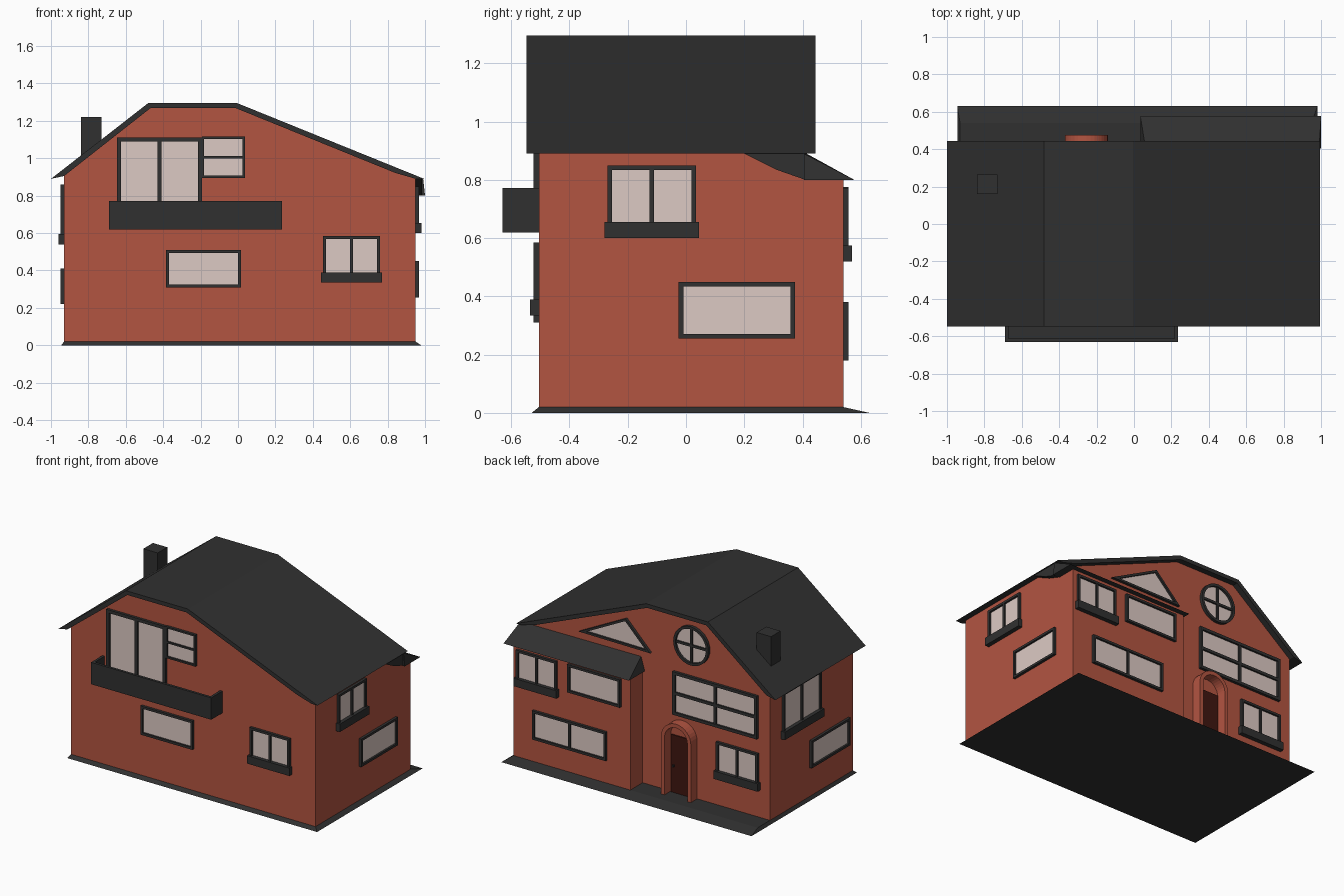
import bpy, bmesh
from math import sin, cos, pi
from mathutils import Vector

if "Cube" in bpy.data.objects:
    bpy.data.objects.remove(bpy.data.objects["Cube"])


def material(name, rgb):
    m = bpy.data.materials.new(name)
    m.diffuse_color = (*rgb, 1)
    m.use_nodes = True
    m.node_tree.nodes["Principled BSDF"].inputs["Base Color"].default_value = m.diffuse_color
    return m


BRICK = material("brick", (0.45, 0.09, 0.053))
DARK = material("charcoal", (0.03, 0.03, 0.03))
GLASS = material("glass", (0.72, 0.59, 0.55))
WOOD = material("dark_wood", (0.05, 0.008, 0.005))


def finish(name, bm, mat):
    bmesh.ops.recalc_face_normals(bm, faces=bm.faces)
    me = bpy.data.meshes.new(name)
    bm.to_mesh(me)
    bm.free()
    me.materials.append(mat)
    ob = bpy.data.objects.new(name, me)
    bpy.context.collection.objects.link(ob)
    return ob


# Wall mappings: (u along wall, z, d outward) -> world
WALLS = {
    "front": lambda u, z, d: (u, -0.505 - d, z),
    "back": lambda u, z, d: (u, 0.405 + d, z),
    "wing": lambda u, z, d: (u, 0.54 + d, z),
    "right": lambda u, z, d: (0.95 + d, u, z),
    "left": lambda u, z, d: (-0.93 - d, u, z),
}


def prism(bm, pts, d0, d1, f):
    a = [bm.verts.new(f(u, z, d0)) for u, z in pts]
    b = [bm.verts.new(f(u, z, d1)) for u, z in pts]
    bm.faces.new(a)
    bm.faces.new(b)
    for i in range(len(pts)):
        j = (i + 1) % len(pts)
        bm.faces.new((a[i], a[j], b[j], b[i]))


def ring(bm, outer, inner, d0, d1, f, closed=True):
    n = len(outer)
    v = [[bm.verts.new(f(u, z, d)) for u, z in p]
         for p, d in ((outer, d0), (outer, d1), (inner, d1), (inner, d0))]
    for i in range(n if closed else n - 1):
        j = (i + 1) % n
        for k in range(4):
            m = (k + 1) % 4
            bm.faces.new((v[k][i], v[k][j], v[m][j], v[m][i]))


def rect(u0, u1, z0, z1):
    return [(u0, z0), (u1, z0), (u1, z1), (u0, z1)]


def solid(name, pts, d0, d1, f, mat):
    bm = bmesh.new()
    prism(bm, pts, d0, d1, f)
    return finish(name, bm, mat)


def box(name, x0, x1, y0, y1, z0, z1, mat):
    return solid(name, rect(x0, x1, z0, z1), y0, y1, lambda u, z, d: (u, d, z), mat)


def hull(name, pts, mat):
    bm = bmesh.new()
    for p in pts:
        bm.verts.new(p)
    bmesh.ops.convex_hull(bm, input=bm.verts)
    bmesh.ops.dissolve_limit(bm, angle_limit=0.01, verts=bm.verts, edges=bm.edges)
    return finish(name, bm, mat)


def window(name, wall, u0, u1, z0, z1, cols=1, rows=1, sill=False, w=0.016):
    f = WALLS[wall]
    bm = bmesh.new()
    ring(bm, rect(u0, u1, z0, z1), rect(u0 + w, u1 - w, z0 + w, z1 - w), -0.005, 0.018, f)
    zb = z0 + (0.055 if sill else 0)
    for i in range(1, cols):
        c = u0 + (u1 - u0) * i / cols
        prism(bm, rect(c - w / 2, c + w / 2, z0 + w, z1 - w), -0.005, 0.016, f)
    for i in range(1, rows):
        c = zb + (z1 - zb) * i / rows
        prism(bm, rect(u0 + w, u1 - w, c - w / 2, c + w / 2), -0.005, 0.016, f)
    if sill:
        prism(bm, rect(u0 - 0.01, u1 + 0.01, z0, zb), -0.005, 0.03, f)
    finish(name + "_frame", bm, DARK)
    solid(name + "_glass", rect(u0 + w / 2, u1 - w / 2, z0 + w / 2, z1 - w / 2),
          -0.005, 0.005, f, GLASS)


# Plinth
hull("base", [(x, y, 0) for x in (-0.945, 0.98) for y in (-0.53, 0.63)] +
     [(x, y, 0.02) for x in (-0.93, 0.95) for y in (-0.505, 0.54)], DARK)

# Walls, gable and rear wing
across = lambda u, z, d: (u, d, z)
box("main_walls", -0.93, 0.95, -0.505, 0.405, 0.02, 0.89, BRICK)
solid("gable_wall", [(-0.93, 0.89), (0.95, 0.89), (0.84, 0.93), (-0.01, 1.275), (-0.47, 1.275),
                     (-0.93, 0.91)], -0.505, 0.405, across, BRICK)
box("rear_wing", 0.05, 0.95, 0.40, 0.54, 0.02, 0.81, BRICK)

# Main roof shell
solid("main_roof", [(-1.0, 0.89), (-0.48, 1.295), (-0.005, 1.295), (0.995, 0.89),
                    (0.95, 0.89), (0.84, 0.922), (-0.012, 1.268), (-0.468, 1.268),
                    (-0.93, 0.905)], -0.547, 0.445, across, DARK)

# Rear wing roof with hipped ends
hull("wing_roof", [(0.034, 0.578, 0.80), (1.0, 0.578, 0.80), (0.034, 0.405, 0.80),
                   (1.0, 0.405, 0.80), (0.062, 0.405, 0.895), (0.99, 0.405, 0.89)], DARK)
hull("wing_roof_return", [(x, y, z) for x in (0.945, 0.985) for y, z in
                          ((0.2, 0.89), (0.31, 0.835), (0.41, 0.80), (0.41, 0.89))], DARK)

box("chimney", -0.84, -0.73, 0.16, 0.265, 0.95, 1.22, DARK)

# Balcony: floor and three parapets
bm = bmesh.new()
prism(bm, rect(-0.69, 0.235, 0.62, 0.64), -0.63, -0.5, across)
path = [(-0.69, -0.5), (-0.69, -0.63), (0.235, -0.63), (0.235, -0.5)]
inner = [(-0.672, -0.5), (-0.672, -0.612), (0.217, -0.612), (0.217, -0.5)]
ring(bm, path, inner, 0.63, 0.772, lambda u, v, d: (u, v, d))
finish("balcony", bm, DARK)

# Rectangular windows
window("balcony_door", "front", -0.648, -0.193, 0.635, 1.112, cols=2, w=0.022)
window("balcony_window", "front", -0.193, 0.037, 0.895, 1.115, rows=2, w=0.012)
window("front_lower_window", "front", -0.385, 0.015, 0.31, 0.51)
window("front_right_window", "front", 0.455, 0.76, 0.335, 0.585, cols=2, sill=True)
window("right_upper_window", "right", -0.27, 0.035, 0.60, 0.85, cols=2, sill=True)
window("right_lower_window", "right", -0.025, 0.375, 0.255, 0.45)
window("left_upper_window", "left", -0.14, 0.275, 0.54, 0.86, cols=2, sill=True)
window("left_lower_window", "left", -0.455, -0.03, 0.22, 0.41)
window("wing_upper_window", "wing", 0.61, 0.92, 0.52, 0.77, cols=2, sill=True)
window("wing_wide_window", "wing", 0.12, 0.525, 0.58, 0.775)
window("wing_lower_window", "wing", 0.228, 0.795, 0.18, 0.38, cols=2)
window("stair_window", "back", -0.84, -0.19, 0.565, 0.865, cols=2, rows=2, w=0.02)
window("back_lower_window", "back", -0.845, -0.525, 0.21, 0.465, cols=2, sill=True)

# Triangular gable window
BACK = WALLS["back"]
tri = [Vector((0.53, 0.95)), Vector((0.17, 1.135)), Vector((-0.02, 0.945))]
sides = [(tri[(i + 1) % 3] - tri[(i + 2) % 3]).length for i in range(3)]
centre = sum((p * s for p, s in zip(tri, sides)), Vector((0, 0))) / sum(sides)
inset = [p.lerp(centre, 0.17) for p in tri]
bm = bmesh.new()
ring(bm, tri, inset, -0.005, 0.018, BACK)
finish("triangle_window_frame", bm, DARK)
solid("triangle_window_glass", inset, -0.005, 0.005, BACK, GLASS)

# Round gable window
circle = lambda r: [(-0.334 + r * cos(i * pi / 16), 1.08 + r * sin(i * pi / 16)) for i in range(32)]
bm = bmesh.new()
ring(bm, circle(0.135), circle(0.117), -0.005, 0.02, BACK)
prism(bm, rect(-0.342, -0.326, 0.96, 1.20), -0.005, 0.016, BACK)
prism(bm, rect(-0.454, -0.214, 1.072, 1.088), -0.005, 0.016, BACK)
finish("round_window_frame", bm, DARK)
solid("round_window_glass", circle(0.12), -0.005, 0.005, BACK, GLASS)

# Arched porch and door
def arch(r):
    top = [(-0.255 + r * cos(i * pi / 16), 0.42 + r * sin(i * pi / 16)) for i in range(17)]
    return [(-0.255 + r, 0.02)] + top + [(-0.255 - r, 0.02)]

bm = bmesh.new()
ring(bm, arch(0.115), arch(0.088), -0.005, 0.07, BACK, closed=False)
finish("porch_arch", bm, BRICK)
solid("door", rect(-0.338, -0.172, 0.02, 0.42), -0.005, 0.008, BACK, WOOD)
solid("door_handle", rect(-0.2, -0.19, 0.2, 0.215), 0.0, 0.02, BACK, DARK)
